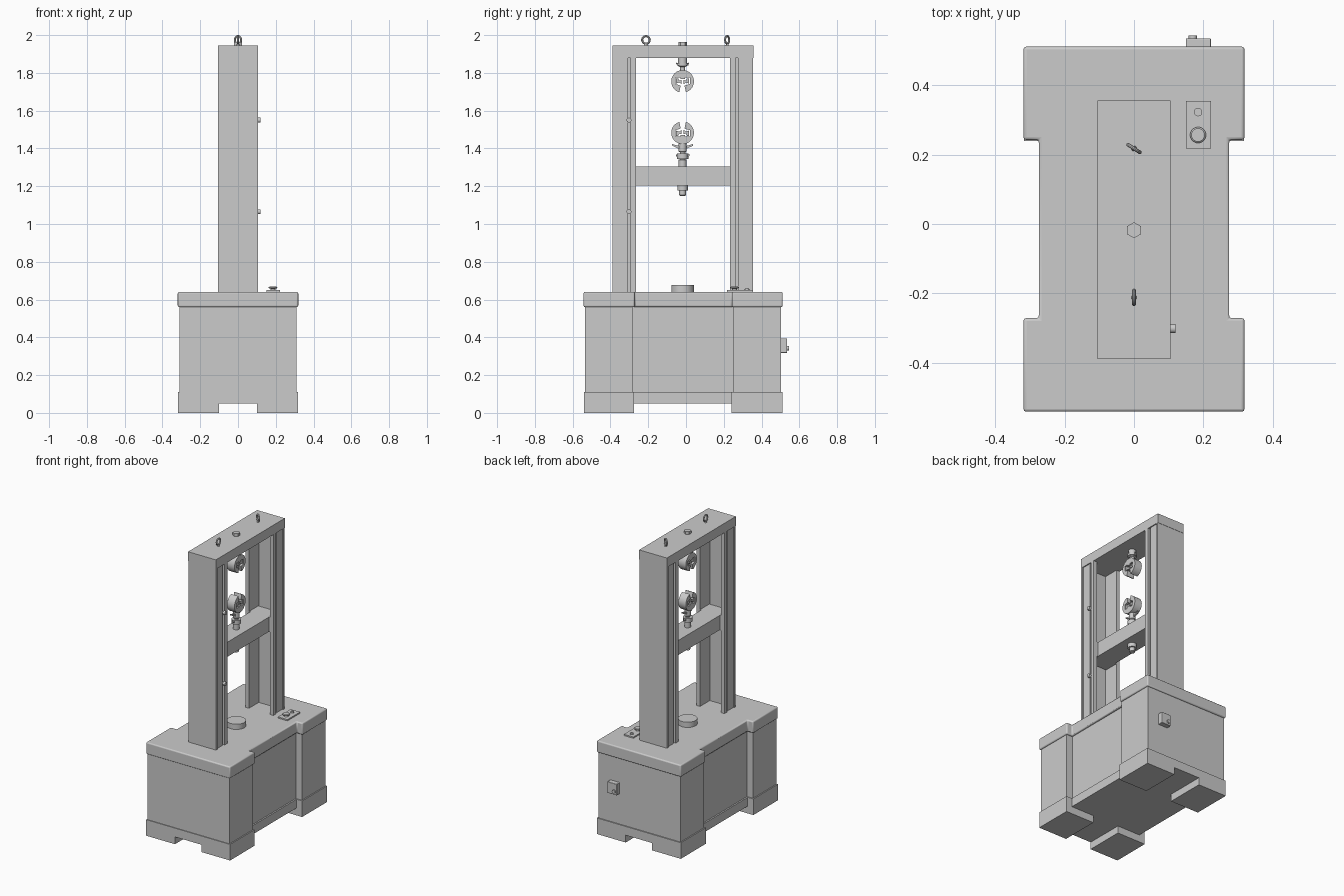
import bpy, bmesh, math
from mathutils import Matrix, Vector

if "Cube" in bpy.data.objects:
    bpy.data.objects.remove(bpy.data.objects["Cube"])

CY = -0.018  # y of the load axis


def finish(name, bm, bevel=0.0, smooth=False):
    bmesh.ops.recalc_face_normals(bm, faces=bm.faces)
    me = bpy.data.meshes.new(name)
    bm.to_mesh(me)
    bm.free()
    ob = bpy.data.objects.new(name, me)
    bpy.context.collection.objects.link(ob)
    if bevel:
        m = ob.modifiers.new("bevel", 'BEVEL')
        m.width, m.segments, m.limit_method = bevel, 3, 'ANGLE'
    if smooth:
        bpy.ops.object.select_all(action='DESELECT')
        bpy.context.view_layer.objects.active = ob
        ob.select_set(True)
        bpy.ops.object.shade_smooth_by_angle(angle=math.radians(35))
    return ob


def box(name, x0, x1, y0, y1, z0, z1, bevel=0.0):
    bm = bmesh.new()
    bmesh.ops.create_cube(bm, size=1, matrix=Matrix.Translation(
        ((x0 + x1) / 2, (y0 + y1) / 2, (z0 + z1) / 2)) @ Matrix.Diagonal((x1 - x0, y1 - y0, z1 - z0, 1)))
    return finish(name, bm, bevel)


def prism(name, pts, depth, bevel=0.0, smooth=False):
    """Extrude a closed 3D outline along a vector."""
    bm = bmesh.new()
    f = bm.faces.new([bm.verts.new(p) for p in pts])
    r = bmesh.ops.extrude_face_region(bm, geom=[f], use_keep_orig=True)
    bmesh.ops.translate(bm, vec=depth, verts=[v for v in r["geom"] if isinstance(v, bmesh.types.BMVert)])
    return finish(name, bm, bevel, smooth)


def turned(name, prof, loc, segs=32, axis='Z'):
    """Lathe a (radius, height) profile about an axis."""
    bm = bmesh.new()
    rings = [[bm.verts.new((r * math.cos(2 * math.pi * i / segs), r * math.sin(2 * math.pi * i / segs), h))
              for i in range(segs)] for r, h in prof]
    for a, b in zip(rings, rings[1:]):
        for i in range(segs):
            j = (i + 1) % segs
            bm.faces.new((a[i], a[j], b[j], b[i]))
    bm.faces.new(rings[0])
    bm.faces.new(rings[-1])
    rot = {'Z': Matrix(), 'X': Matrix.Rotation(math.pi / 2, 4, 'Y'),
           'Y': Matrix.Rotation(-math.pi / 2, 4, 'X')}[axis]
    bm.transform(Matrix.Translation(loc) @ rot)
    return finish(name, bm, smooth=segs > 8)


# ---- base cabinet: three stacked H-shaped prisms and four feet
def h_prism(name, w, wm, y0, y1, n0, n1, z0, z1, bevel=0.0):
    half = [(w, y0), (w, n0), (wm, n0), (wm, n1), (w, n1), (w, y1)]
    pts = half + [(-x, y) for x, y in reversed(half)]
    return prism(name, [(x, y, z0) for x, y in pts], (0, 0, z1 - z0), bevel, bevel > 0)


h_prism("base_plinth", 0.318, 0.275, -0.54, 0.51, -0.275, 0.24, 0.05, 0.11)
h_prism("base_cabinet", 0.31, 0.265, -0.535, 0.503, -0.283, 0.248, 0.11, 0.56)
h_prism("base_top", 0.319, 0.275, -0.542, 0.512, -0.272, 0.243, 0.56, 0.641, 0.008)
for sx in (-1, 1):
    xa, xb = sorted((sx * 0.1, sx * 0.318))
    box("front_foot", xa, xb, -0.54, -0.275, 0, 0.05)
    box("back_foot", xa, xb, 0.24, 0.51, 0, 0.05)

# ---- two slotted channel columns facing each other
half = [(0, .105), (.014, .105), (.014, .098), (.08, .098), (.08, .088), (.094, .088),
        (.094, .105), (.122, .105), (.122, .08), (.016, .08)]
section = half + [(u, -v) for u, v in reversed(half)]
for name, y0, s in (("front_column", -0.388, 1), ("back_column", 0.355, -1)):
    prism(name, [(v, y0 + s * u, 0.64) for u, v in section], (0, 0, 1.24))
box("top_beam", -0.105, 0.105, -0.39, 0.357, 1.88, 1.945)

# ---- moving crosshead with guide ends inside the columns
box("crosshead", -0.07, 0.07, -0.266, 0.233, 1.205, 1.305)
box("crosshead_front_guide", -0.079, 0.079, -0.365, -0.266, 1.205, 1.305)
box("crosshead_back_guide", -0.079, 0.079, 0.233, 0.332, 1.205, 1.305)

# ---- travel limit knobs on the front column
for z in (1.065, 1.55):
    turned("limit_knob", [(.007, 0), (.007, .018), (.013, .018), (.013, .033)], (0.087, -0.302, z), 20, 'X')


# ---- round grips: notched discs with jaws (up = 1 opens upward)
def grip(name, zc, up):
    R, a0 = 0.06, math.radians(17)
    arc = [(R * math.sin(a0 + (2 * math.pi - 2 * a0) * i / 44),
            R * math.cos(a0 + (2 * math.pi - 2 * a0) * i / 44)) for i in range(45)]
    slot = [(-.010, .022), (-.038, .014), (-.038, -.020), (-.012, -.020), (-.012, -.012),
            (.012, -.012), (.012, -.020), (.038, -.020), (.038, .014), (.010, .022)]
    prism(name, [(-.028, CY + y, zc + up * z) for y, z in arc + slot], (.056, 0, 0), smooth=True)
    for s in (-1, 1):
        jaw = [(.035, .012), (.035, -.016), (.024, -.016), (.017, -.004), (.005, -.008),
               (.005, .016), (.017, .006)]
        prism(name + "_jaw", [(-.022, CY + s * y, zc + up * z) for y, z in jaw], (.044, 0, 0))


grip("upper_grip", 1.755, -1)
grip("lower_grip", 1.483, 1)

# ---- load train shafts and collars
turned("upper_shaft", [(.014, 1.805), (.014, 1.832), (.024, 1.836), (.024, 1.88)], (0, CY, 0))
turned("upper_lock_ring", [(.03, 1.838), (.03, 1.852)], (0, CY, 0))
turned("lower_shaft", [(.021, 1.305), (.021, 1.34), (.015, 1.342), (.015, 1.38),
                       (.021, 1.385), (.021, 1.435)], (0, CY, 0))
turned("lower_lock_ring", [(.03, 1.344), (.03, 1.372)], (0, CY, 0))
turned("crosshead_lower_nut", [(.015, 1.148), (.015, 1.152), (.018, 1.153), (.018, 1.178),
                               (.028, 1.178), (.028, 1.205)], (0, CY, 0))
turned("top_bolt", [(.023, 1.945), (.023, 1.964)], (0, CY, 0), 6).data.transform(
    Matrix.Translation((0, CY, 0)) @ Matrix.Rotation(math.pi / 6, 4, 'Z') @ Matrix.Translation((0, -CY, 0)))


# wing handles: tapered bars on both sides of the shaft
def wings(name, z, r0, r1, rise, t):
    for s in (-1, 1):
        pts = [(r0, -t), (r1, rise - t * .5), (r1, rise + t * .5), (r0, t)]
        prism(name, [(-.007, CY + s * y, z + dz) for y, dz in pts], (.014, 0, 0))


wings("lower_wing_handle", 1.405, .018, .056, .014, .008)
wings("lower_ring_lug", 1.358, .026, .036, .008, .008)
wings("upper_ring_lug", 1.845, .026, .034, .006, .007)


# ---- lifting eyes on the top beam
def eye(name, y, turn):
    bm = bmesh.new()
    n, m, R, r = 28, 10, 0.02, 0.0055
    for i in range(n):
        a = 2 * math.pi * i / n
        for j in range(m):
            b = 2 * math.pi * j / m
            q = R + r * math.cos(b)
            bm.verts.new((r * math.sin(b), q * math.cos(a), q * math.sin(a)))
    bm.verts.ensure_lookup_table()
    for i in range(n):
        for j in range(m):
            k, l = (i + 1) % n, (j + 1) % m
            bm.faces.new([bm.verts[t] for t in (i * m + j, k * m + j, k * m + l, i * m + l)])
    bm.transform(Matrix.Translation((0, y, 1.9745)) @ Matrix.Rotation(turn, 4, 'Z'))
    finish(name, bm, smooth=True)
    turned(name + "_stem", [(.008, 1.945), (.006, 1.956)], (0, y, 0), 16)


eye("front_lifting_eye", -0.212, 0)
eye("back_lifting_eye", 0.218, math.radians(57))

# ---- lower platen, control panel and rear switch
turned("lower_platen", [(.06, .64), (.06, .677)], (0, CY, 0), 40)
box("control_panel", 0.15, 0.222, 0.218, 0.355, 0.64, 0.65)
turned("stop_button", [(.014, .65), (.012, .657), (.022, .659), (.023, .665), (.019, .668)], (0.185, 0.257, 0), 28)
turned("start_button", [(.012, .65), (.012, .657), (.008, .657), (.008, .660)], (0.185, 0.323, 0), 24)
box("rear_switch_box", 0.15, 0.222, 0.50, 0.536, 0.318, 0.395, 0.003)
turned("rear_switch_knob", [(.012, 0), (.012, .009)], (0.17, 0.535, 0.342), 20, 'Y')
